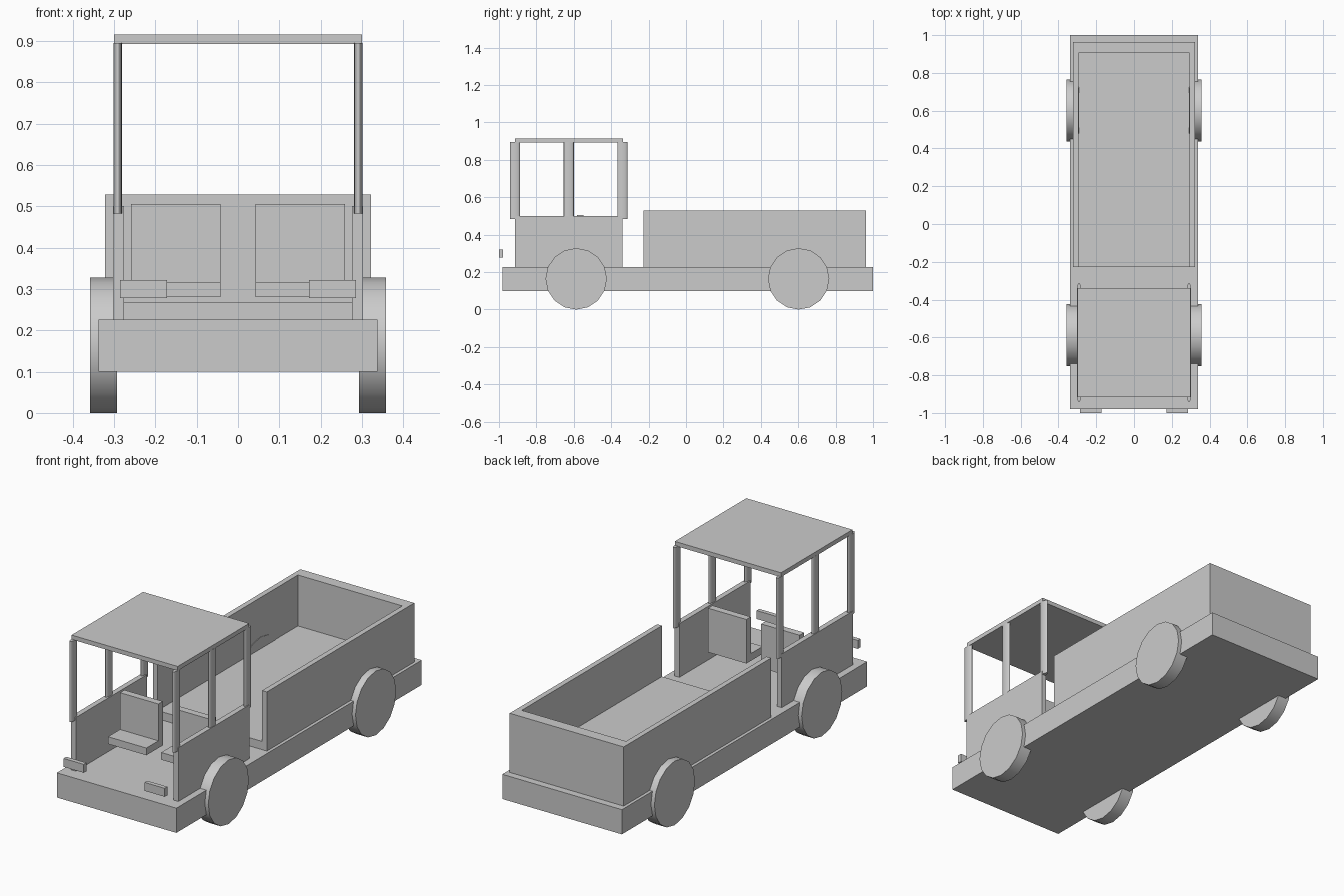
import bpy, bmesh, math
from mathutils import Matrix

if "Cube" in bpy.data.objects:
    bpy.data.objects.remove(bpy.data.objects["Cube"])


def finish(name, bm):
    bmesh.ops.recalc_face_normals(bm, faces=bm.faces)
    mesh = bpy.data.meshes.new(name)
    bm.to_mesh(mesh)
    bm.free()
    obj = bpy.data.objects.new(name, mesh)
    bpy.context.collection.objects.link(obj)
    return obj


def box(name, x, y, z):
    bm = bmesh.new()
    size = [b - a for a, b in (x, y, z)]
    mid = [(a + b) / 2 for a, b in (x, y, z)]
    bmesh.ops.create_cube(bm, size=1, matrix=Matrix.Translation(mid) @ Matrix.Diagonal((*size, 1)))
    return finish(name, bm)


def prism(name, outline, z0, z1):
    # Extrude a flat outline straight up
    bm = bmesh.new()
    face = bm.faces.new([bm.verts.new((x, y, z0)) for x, y in outline])
    top = bmesh.ops.extrude_face_region(bm, geom=[face])["geom"]
    verts = [g for g in top if isinstance(g, bmesh.types.BMVert)]
    bmesh.ops.translate(bm, verts=verts, vec=(0, 0, z1 - z0))
    return finish(name, bm)


def cylinder(name, sides, matrix):
    bm = bmesh.new()
    bmesh.ops.create_cone(bm, cap_ends=True, segments=sides, radius1=1, radius2=1, depth=1, matrix=matrix)
    obj = finish(name, bm)
    bpy.ops.object.select_all(action='DESELECT')
    obj.select_set(True)
    bpy.context.view_layer.objects.active = obj
    bpy.ops.object.shade_smooth_by_angle(angle=math.radians(40))
    return obj


def side_range(s, a, b):
    return tuple(sorted((s * a, s * b)))


# Chassis slab
box("chassis", (-0.338, 0.338), (-0.98, 1.0), (0.10, 0.226))

# Cargo bed: walls on three sides, open at the cab end, with a raised floor
ox, ix, y0, yi, y1 = 0.322, 0.295, -0.227, 0.905, 0.963
prism("bed_walls", [(-ox, y0), (-ix, y0), (-ix, yi), (ix, yi), (ix, y0),
                    (ox, y0), (ox, y1), (-ox, y1)], 0.226, 0.528)
box("bed_floor", (-ix, ix), (y0, yi), (0.226, 0.268))

# Cab roof
box("roof", (-0.30, 0.30), (-0.915, -0.338), (0.893, 0.915))

for s, side in ((-1, "left"), (1, "right")):
    # Low side panel and flattened round posts
    box(f"{side}_cab_panel", side_range(s, 0.276, 0.303), (-0.915, -0.34), (0.226, 0.50))
    for y, place in ((-0.915, "front"), (-0.627, "middle"), (-0.34, "rear")):
        cylinder(f"{side}_{place}_post", 24,
                 Matrix.Translation((s * 0.291, y, 0.689)) @ Matrix.Diagonal((0.01, 0.027, 0.412, 1)))

    # Seat with upright back
    box(f"{side}_seat_pan", side_range(s, 0.042, 0.259), (-0.68, -0.583), (0.28, 0.317))
    box(f"{side}_seat_back", side_range(s, 0.042, 0.259), (-0.583, -0.547), (0.28, 0.505))

    # Headlight
    box(f"{side}_headlight", side_range(s, 0.172, 0.286), (-1.0, -0.978), (0.278, 0.321))

    # Wheels
    for y, place in ((-0.587, "front"), (0.602, "rear")):
        cylinder(f"{side}_{place}_wheel", 16,
                 Matrix.Translation((s * 0.325, y, 0.164)) @ Matrix.Rotation(math.pi / 2, 4, 'Y')
                 @ Matrix.Diagonal((0.164, 0.164, 0.065, 1)))
